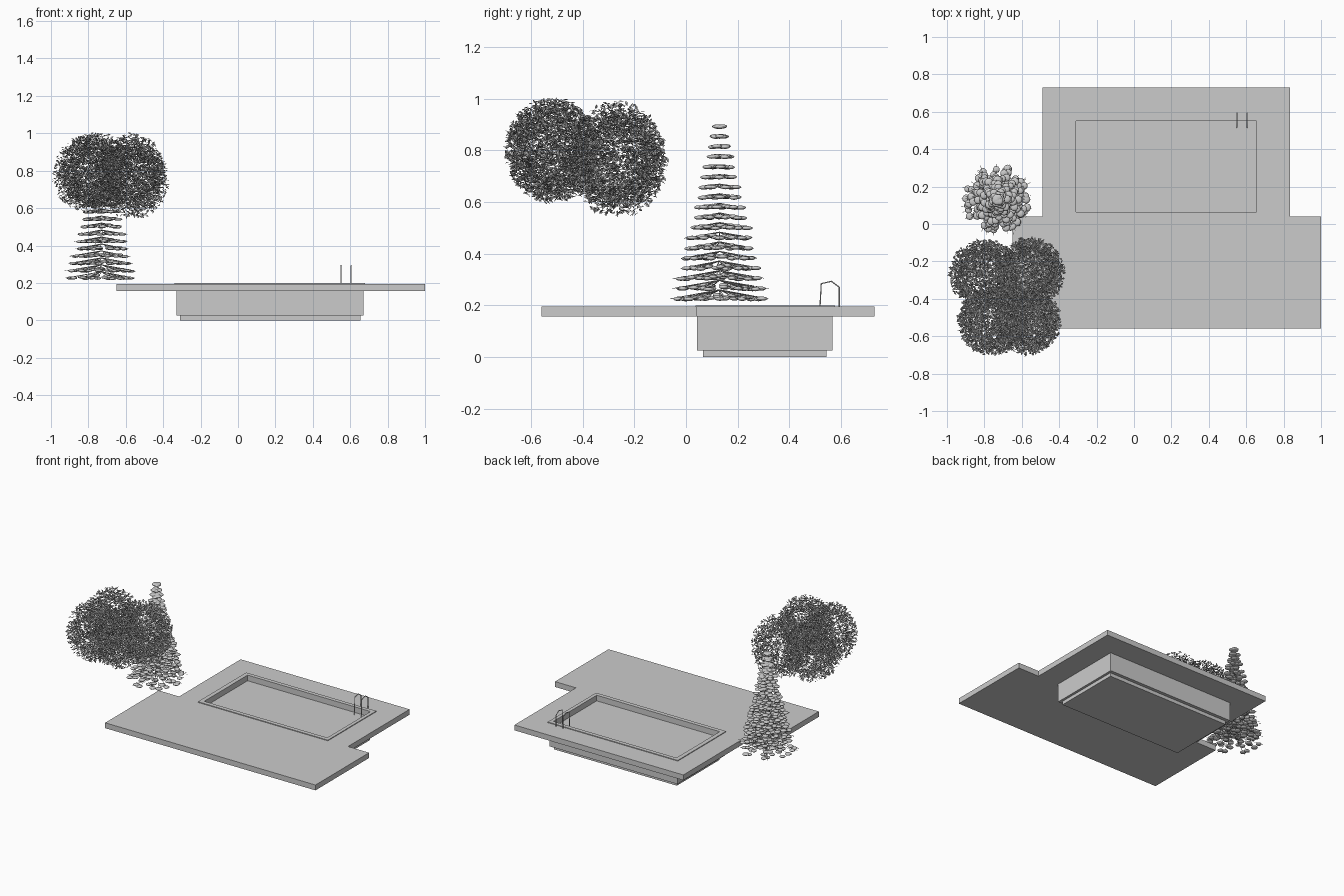
import bpy, bmesh, math, random
from mathutils import Matrix, Vector, Euler

random.seed(4)
cube = bpy.data.objects.get("Cube")
if cube:
    bpy.data.objects.remove(cube, do_unlink=True)

grey = bpy.data.materials.new("light_grey")
grey.use_nodes = True
grey.diffuse_color = (0.6, 0.6, 0.6, 1)
grey.node_tree.nodes["Principled BSDF"].inputs["Base Color"].default_value = grey.diffuse_color


def finish(name, bm, smooth=False):
    mesh = bpy.data.meshes.new(name)
    bm.to_mesh(mesh)
    bm.free()
    mesh.materials.append(grey)
    for p in mesh.polygons:
        p.use_smooth = smooth
    obj = bpy.data.objects.new(name, mesh)
    bpy.context.collection.objects.link(obj)
    return obj


def box(bm, x0, x1, y0, y1, z0, z1):
    mid = Matrix.Translation(((x0 + x1) / 2, (y0 + y1) / 2, (z0 + z1) / 2))
    bmesh.ops.create_cube(bm, size=1, matrix=mid @ Matrix.Diagonal((x1 - x0, y1 - y0, z1 - z0, 1)))


def frame(name, outer, inner, z0, z1):
    """Rectangular ring from two (x0, x1, y0, y1) rectangles."""
    bm = bmesh.new()

    def corners(r, z):
        return [bm.verts.new((r[i], r[j], z)) for i, j in ((0, 2), (1, 2), (1, 3), (0, 3))]

    loops = [corners(outer, z0), corners(outer, z1), corners(inner, z1), corners(inner, z0)]
    for k in range(4):
        a, b = loops[k], loops[(k + 1) % 4]
        for i in range(4):
            j = (i + 1) % 4
            bm.faces.new((a[i], a[j], b[j], b[i]))
    bmesh.ops.recalc_face_normals(bm, faces=bm.faces)
    return finish(name, bm)


# Deck: T-shaped slab with an opening for the pool
INNER = (-0.31, 0.655, 0.065, 0.55)
BACK = (-0.49, 0.835, 0.04, 0.73)
frame("deck_back", BACK, INNER, 0.157, 0.195)
bm = bmesh.new()
box(bm, -0.65, 1.0, -0.56, 0.04, 0.157, 0.195)
finish("deck_front", bm)

# Pool: coping, tub, water and base
frame("pool_coping", (-0.34, 0.68, 0.036, 0.578), INNER, 0.18, 0.2)
bm = bmesh.new()
box(bm, -0.33, 0.672, 0.042, 0.568, 0.025, 0.16)
finish("pool_tub", bm)
bm = bmesh.new()
box(bm, -0.31, 0.655, 0.065, 0.545, 0.0, 0.025)
finish("pool_base", bm)

# Ladder rails
for side, x in (("right", 0.55), ("left", 0.605)):
    curve = bpy.data.curves.new("rail", "CURVE")
    curve.dimensions = "3D"
    curve.bevel_depth = 0.003
    curve.bevel_resolution = 1
    path = ((0.517, 0.16), (0.524, 0.284), (0.563, 0.293), (0.594, 0.27), (0.594, 0.195))
    line = curve.splines.new("POLY")
    line.points.add(len(path) - 1)
    for p, (y, z) in zip(line.points, path):
        p.co = (x, y, z, 1)
    curve.materials.append(grey)
    bpy.context.collection.objects.link(bpy.data.objects.new("ladder_rail_" + side, curve))

# Conifer: tiers of flattened pads on drooping twigs
pads, twigs = bmesh.new(), bmesh.new()
centre = Vector((-0.73, 0.13, 0))
TIERS = 18


def twig(a, b):
    d = b - a
    m = Matrix.Translation((a + b) / 2) @ d.to_track_quat("Z", "Y").to_matrix().to_4x4()
    bmesh.ops.create_cone(twigs, segments=4, radius1=0.002, radius2=0.001, depth=d.length, matrix=m)


for t in range(TIERS):
    f = t / (TIERS - 1)
    z = 0.225 + 0.668 * f
    reach = 0.15 * (1 - f) + 0.012
    for ring in (1.0, 0.72, 0.4):
        r = reach * ring
        count = max(3, round(math.tau * r / 0.065))
        spin = random.uniform(0, math.tau)
        for i in range(count):
            ang = spin + math.tau * i / count + random.uniform(-0.2, 0.2)
            rr = r * random.uniform(0.88, 1.08)
            out = Vector((math.cos(ang), math.sin(ang), 0))
            lift = 0.022 * (1 - ring) * (1 - f)
            pos = centre + out * rr + Vector((0, 0, z + lift + random.uniform(-0.002, 0.002)))
            size = random.uniform(0.018, 0.023)
            m = Matrix.Translation(pos) @ Matrix.Diagonal((size, size, 0.008, 1))
            bmesh.ops.create_icosphere(pads, subdivisions=2, radius=1, matrix=m)
            if ring == 1.0:
                tip = pos + out * random.uniform(0.025, 0.045) * (1 - f)
                twig(centre + Vector((0, 0, z + 0.035 * (1 - f))), tip)
finish("conifer_pads", pads, smooth=True)
finish("conifer_twigs", twigs)

# Broadleaf crown: small folded leaves filling four overlapping lobes
leaves = bmesh.new()
lobes = (((-0.80, -0.27, 0.78), 0.19), ((-0.56, -0.26, 0.75), 0.19),
         ((-0.76, -0.52, 0.80), 0.185), ((-0.57, -0.52, 0.80), 0.18))
for c, radius in lobes:
    for _ in range(2300):
        d = Vector([random.gauss(0, 1) for _ in range(3)]).normalized()
        r = radius * random.uniform(0.35, 1.0) ** 0.5
        pos = Vector(c) + Vector((d.x, d.y, d.z * 1.12)) * r
        turn = Euler((random.gauss(0, 0.5), random.gauss(0, 0.5), random.uniform(0, math.tau)))
        m = Matrix.Translation(pos) @ turn.to_matrix().to_4x4()
        s = random.uniform(0.009, 0.014)
        tail, left, tip, right = [leaves.verts.new(m @ Vector(p)) for p in
                                  ((-s, 0, 0), (0, s / 2, s / 4), (s, 0, 0), (0, -s / 2, s / 4))]
        leaves.faces.new((tail, tip, left))
        leaves.faces.new((tail, right, tip))
finish("broadleaf_crown", leaves)
